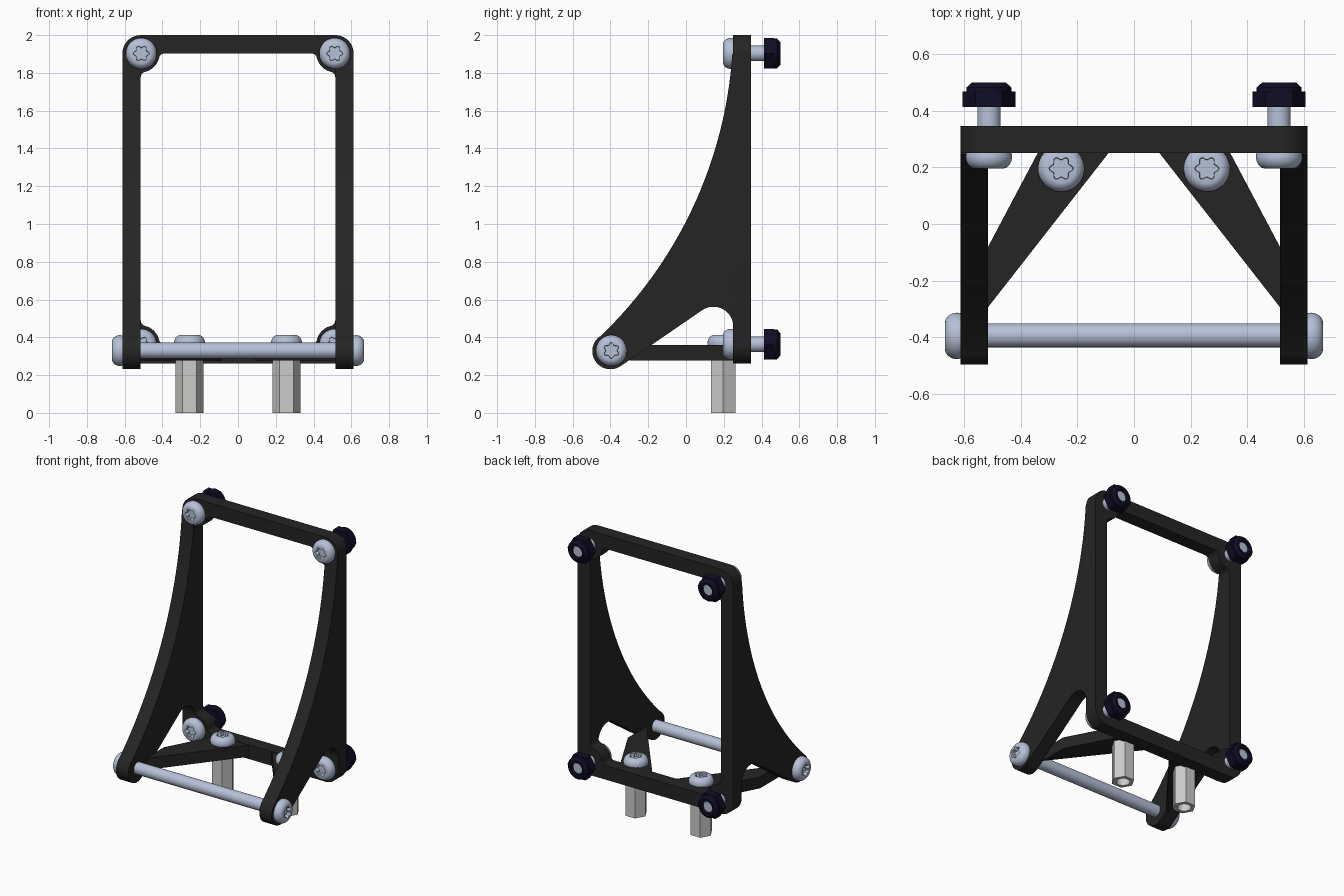
import bpy, bmesh
from math import sin, cos, pi, radians, sqrt, atan2
from mathutils import Vector

if "Cube" in bpy.data.objects:
    bpy.data.objects.remove(bpy.data.objects["Cube"])


def material(name, rgb, rough=0.5):
    m = bpy.data.materials.new(name)
    m.use_nodes = True
    m.diffuse_color = (*rgb, 1)
    bsdf = m.node_tree.nodes["Principled BSDF"]
    bsdf.inputs["Base Color"].default_value = (*rgb, 1)
    bsdf.inputs["Roughness"].default_value = rough
    return m


BLACK = material("black plastic", (0.018, 0.018, 0.018))
STEEL = material("bluish steel", (0.47, 0.53, 0.68))
NAVY = material("dark navy nut", (0.005, 0.004, 0.018))
GREY = material("light grey metal", (0.6, 0.6, 0.59))


def finish(name, bm, mat):
    bmesh.ops.recalc_face_normals(bm, faces=bm.faces[:])
    mesh = bpy.data.meshes.new(name)
    bm.to_mesh(mesh)
    bm.free()
    mesh.materials.append(mat)
    ob = bpy.data.objects.new(name, mesh)
    bpy.context.collection.objects.link(ob)
    bpy.ops.object.select_all(action="DESELECT")
    ob.select_set(True)
    bpy.context.view_layer.objects.active = ob
    bpy.ops.object.shade_smooth_by_angle(angle=radians(30))
    return ob


def arc(cx, cy, r, a0, a1, n=12):
    """Points of an arc, angles in degrees."""
    angles = [radians(a0 + (a1 - a0) * i / n) for i in range(n + 1)]
    return [(cx + r * cos(a), cy + r * sin(a)) for a in angles]


def ring(cx, cy, r, n):
    return arc(cx, cy, r, 0, 360, n)[:-1]


def prism(name, loops, plane, lo, hi, mat):
    """Extrude outlines (outer plus holes) drawn in a plane from lo to hi."""
    place = {"XZ": lambda u, v: (u, lo, v),
             "YZ": lambda u, v: (lo, u, v),
             "XY": lambda u, v: (u, v, lo)}[plane]
    move = Vector({"XZ": (0, 1, 0), "YZ": (1, 0, 0), "XY": (0, 0, 1)}[plane]) * (hi - lo)
    bm = bmesh.new()
    edges = []
    for loop in loops:
        vs = [bm.verts.new(place(*p)) for p in loop]
        edges += [bm.edges.new((vs[i - 1], vs[i])) for i in range(len(vs))]
    bmesh.ops.triangle_fill(bm, edges=edges, use_beauty=True)
    geo = bmesh.ops.extrude_face_region(bm, geom=bm.faces[:], use_keep_orig=True)
    bmesh.ops.translate(bm, vec=move, verts=[g for g in geo["geom"] if isinstance(g, bmesh.types.BMVert)])
    return finish(name, bm, mat)


def lathe(name, rings, base, direction, mat, n=48, caps=True):
    """Revolve (radius, height, star depth) rings about a direction."""
    rot = Vector((0, 0, 1)).rotation_difference(Vector(direction)).to_matrix()
    bm = bmesh.new()
    rows = []
    for r, h, star in rings:
        row = []
        for i in range(n):
            a = 2 * pi * i / n
            rr = r + star * cos(6 * a)
            row.append(bm.verts.new(Vector(base) + rot @ Vector((rr * cos(a), rr * sin(a), h))))
        rows.append(row)
    pairs = list(zip(rows, rows[1:])) + ([] if caps else [(rows[-1], rows[0])])
    for low, high in pairs:
        for i in range(n):
            bm.faces.new((low[i - 1], low[i], high[i], high[i - 1]))
    if caps:
        bm.faces.new(rows[0])
        bm.faces.new(rows[-1])
    return finish(name, bm, mat)


def button_screw(name, base, direction, length):
    """Domed head with a six-lobed socket, on a round shank."""
    rings = [(0.035, -length, 0), (0.041, 0.006 - length, 0), (0.041, 0, 0), (0.08, 0, 0)]
    for i in range(9):
        t = radians(80) * i / 8
        rings.append((0.046 + 0.036 * cos(t), 0.012 + 0.043 * sin(t), 0))
    rings += [(0.037, 0.055, 0.006), (0.035, 0.028, 0.006)]
    lathe(name, rings, base, direction, STEEL)


# Main dimensions
HALF, INNER = 0.612, 0.515
FRONT, BACK = 0.25, 0.345
BOTTOM, TOP = 0.262, 2.0
BOLT_X, BOLT_LOW, BOLT_HIGH = 0.512, 0.363, 1.903
CORNER = TOP - BOLT_HIGH


# Back frame: rounded outline, opening with a filleted boss in each corner
def boss_corner(sx, sz, z, r=0.1, f=0.03):
    d = sqrt((r + f) ** 2 - f ** 2)
    k = radians(0) + atan2(f, d) * 180 / pi
    pts = arc(-d, -f, f, 90, k, 5)
    pts += arc(0, 0, r, 180 + k, 270 - k, 12)[1:-1]
    pts += arc(-f, -d, f, 90 - k, 0, 5)
    pts = [(sx * (INNER + u), z + sz * v) for u, v in pts]
    return pts if sx * sz > 0 else pts[::-1]


outline = []
for sx, sz, start in ((1, 1, 0), (-1, 1, 90), (-1, -1, 180), (1, -1, 270)):
    z = TOP - CORNER if sz > 0 else BOTTOM + CORNER
    outline += arc(sx * (HALF - CORNER), z, CORNER, start, start + 90, 10)
opening = []
for sx, sz, z in ((1, 1, BOLT_HIGH), (1, -1, BOLT_LOW), (-1, -1, BOLT_LOW), (-1, 1, BOLT_HIGH)):
    opening += boss_corner(sx, sz, z)
prism("back_frame", [outline, opening], "XZ", FRONT, BACK, BLACK)

# Side plates: pivot end, arched underside, sweeping concave front edge
PIVOT_Y, PIVOT_Z = -0.4, 0.327
side = arc(PIVOT_Y, PIVOT_Z, 0.096, 133, 303, 24)
side += arc(0.145, 0.457, 0.105, 123, 0, 16)
side += [(0.27, 0.457), (0.27, 1.9)]
sweep_r, sweep_y, sweep_z = 2.273, -2.023, 2.05
side += arc(sweep_y, sweep_z, sweep_r, -3.8, -46.4, 32)

for s, label in ((1, "left"), (-1, "right")):
    prism(label + "_side_plate", [side], "YZ", s * INNER, s * HALF, BLACK)

    # Diagonal brace from the side plate to the bottom bar
    brace = [(0.52, -0.3), (0.52, -0.09), (0.34, 0.25), (0.34, 0.27), (0.08, 0.27), (0.09, 0.25)]
    prism(label + "_brace", [[(s * x, y) for x, y in brace]], "XY", 0.278, 0.36, BLACK)

    # Hex standoff and the screw that holds it
    foot = (s * 0.257, 0.196)
    prism(label + "_standoff", [ring(*foot, 0.075, 6), ring(*foot, 0.044, 32)], "XY", 0, 0.279, GREY)
    button_screw(label + "_brace_screw", (*foot, 0.358), (0, 0, 1), 0.2)

    # Pivot screw at the end of the cross rod
    button_screw(label + "_pivot_screw", (s * HALF, PIVOT_Y + 0.005, PIVOT_Z + 0.003), (s, 0, 0), 0.09)

    # Frame bolts with locking nuts behind
    for z, level in ((BOLT_LOW, "lower"), (BOLT_HIGH, "upper")):
        tag = label + "_" + level
        x = s * BOLT_X
        button_screw(tag + "_frame_bolt", (x, FRONT, z), (0, -1, 0), 0.235)
        prism(tag + "_nut", [ring(x, z, 0.093, 6), ring(x, z, 0.042, 32)], "XZ", 0.412, 0.467, NAVY)
        collar = [(0.042, 0.46, 0), (0.08, 0.46, 0), (0.079, 0.482, 0), (0.06, 0.499, 0), (0.044, 0.499, 0)]
        lathe(tag + "_nut_collar", collar, (x, 0, z), (0, 1, 0), NAVY, caps=False)

# Cross rod between the side plates
rod = [(0.042, -INNER - 0.005, 0), (0.042, INNER + 0.005, 0)]
lathe("cross_rod", rod, (0, PIVOT_Y + 0.007, PIVOT_Z + 0.003), (1, 0, 0), STEEL)
